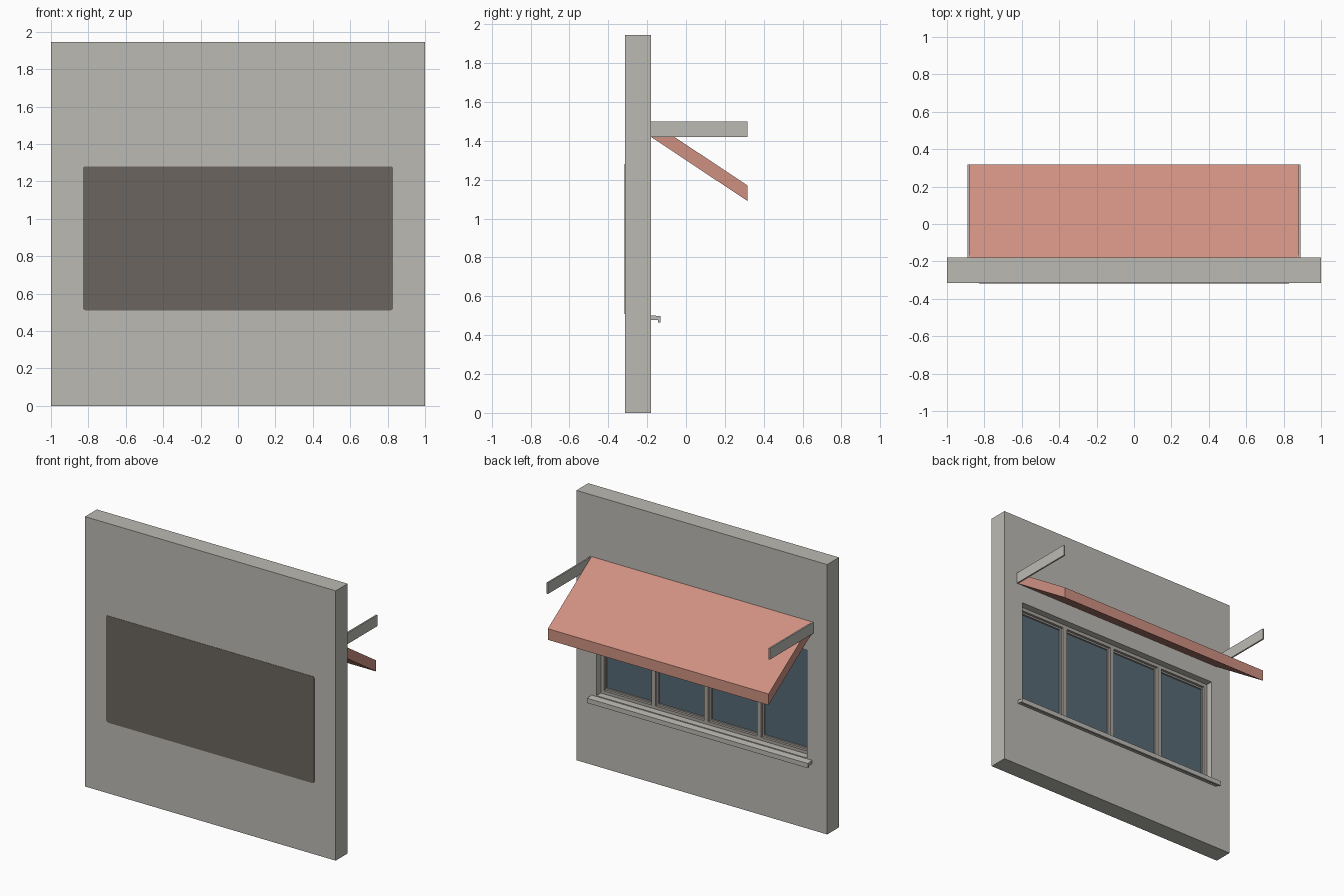
import bpy, bmesh, math
from mathutils import Vector

if "Cube" in bpy.data.objects:
    bpy.data.objects.remove(bpy.data.objects["Cube"])


def material(name, rgb):
    m = bpy.data.materials.new(name)
    m.diffuse_color = (*rgb, 1)
    m.use_nodes = True
    m.node_tree.nodes["Principled BSDF"].inputs["Base Color"].default_value = m.diffuse_color
    return m


WALL = material("warm_grey", (0.50, 0.49, 0.45))
DARK = material("dark_taupe", (0.147, 0.130, 0.114))
FRAME = material("frame_taupe", (0.40, 0.37, 0.34))
GLASS = material("slate_glass", (0.095, 0.144, 0.181))
RED = material("terracotta", (0.62, 0.28, 0.22))

BACK, FACE = -0.315, -0.18          # wall planes
HALF_W, Z0, Z1 = 0.84, 0.505, 1.285  # window opening


def finish(name, bm, mat):
    bmesh.ops.recalc_face_normals(bm, faces=bm.faces)
    me = bpy.data.meshes.new(name)
    bm.to_mesh(me)
    bm.free()
    me.materials.append(mat)
    ob = bpy.data.objects.new(name, me)
    bpy.context.collection.objects.link(ob)
    return ob


def cube(x0, x1, y0, y1, z0, z1):
    bm = bmesh.new()
    bmesh.ops.create_cube(bm, size=1)
    for v in bm.verts:
        v.co = Vector((x1 if v.co.x > 0 else x0,
                       y1 if v.co.y > 0 else y0,
                       z1 if v.co.z > 0 else z0))
    return bm


def box(name, mat, *dims):
    return finish(name, cube(*dims), mat)


def prism(name, mat, points, offset):
    """Close a list of 3D points into a face and extrude it."""
    bm = bmesh.new()
    f = bm.faces.new([bm.verts.new(p) for p in points])
    ext = bmesh.ops.extrude_face_region(bm, geom=[f], use_keep_orig=True)
    verts = [g for g in ext["geom"] if isinstance(g, bmesh.types.BMVert)]
    bmesh.ops.translate(bm, verts=verts, vec=Vector(offset))
    return finish(name, bm, mat)


# Wall with a recessed window opening
bm = cube(-1, 1, BACK, FACE, 0, 1.945)
bm.normal_update()
face = max(bm.faces, key=lambda f: f.calc_center_median().y)
bmesh.ops.inset_individual(bm, faces=[face], thickness=0.1)
mid = face.calc_center_median()
for v in face.verts:
    v.co.x = HALF_W if v.co.x > 0 else -HALF_W
    v.co.z = Z1 if v.co.z > mid.z else Z0
recess = bmesh.ops.extrude_discrete_faces(bm, faces=[face])["faces"][0]
for v in recess.verts:
    v.co.y = FACE - 0.11
finish("wall", bm, WALL)

# Dark panel with rounded corners on the front
r, pw, pz0, pz1 = 0.015, 0.83, 0.51, 1.28
pts = []
for i, (cx, cz) in enumerate([(pw - r, pz1 - r), (r - pw, pz1 - r),
                              (r - pw, pz0 + r), (pw - r, pz0 + r)]):
    for k in range(4):
        a = math.radians(i * 90 + k * 30)
        pts.append((cx + r * math.cos(a), BACK, cz + r * math.sin(a)))
prism("front_panel", DARK, pts, (0, -0.002, 0))

# Glass
box("window_glass", GLASS, -HALF_W, HALF_W, FACE - 0.09, FACE - 0.08, Z0, Z1)

# Window frame: rails, jambs and mullions
y0, y1 = FACE - 0.10, FACE - 0.05
for name, a, b in (("bottom_rail", Z0, Z0 + 0.025), ("top_rail", Z1 - 0.025, Z1)):
    box(name, FRAME, -HALF_W, HALF_W, y0, y1, a, b)
for s in (-1, 1):
    a, b = sorted((s * HALF_W, s * (HALF_W - 0.025)))
    box("jamb", FRAME, a, b, y0, y1, Z0 + 0.025, Z1 - 0.025)
for x in (-0.42, 0, 0.42):
    box("mullion", FRAME, x - 0.016, x + 0.016, y0, y1, Z0 + 0.025, Z1 - 0.025)

# Thin sash border around each pane
for x in (-0.63, -0.21, 0.21, 0.63):
    a, b, c, d = x - 0.194, x + 0.194, Z0 + 0.025, Z1 - 0.025
    t = 0.012
    for dims in ((a, a + t, c, d), (b - t, b, c, d),
                 (a + t, b - t, c, c + t), (a + t, b - t, d - t, d)):
        box("sash", FRAME, *dims[:2], y0, FACE - 0.068, *dims[2:])

# Sill with a drip lip
sill = [(FACE - 0.05, 0.507), (FACE, 0.502), (-0.13, 0.498), (-0.13, 0.464),
        (-0.145, 0.464), (-0.145, 0.478), (FACE, 0.478)]
prism("sill_nose", WALL, [(-0.88, y, z) for y, z in sill[1:]], (1.76, 0, 0))
box("sill_bed", WALL, -HALF_W, HALF_W, FACE - 0.05, FACE, 0.49, 0.508)

# Sloping awning slab
OUT = 0.317
slab = [(FACE, 1.42), (FACE, 1.50), (OUT, 1.17), (OUT, 1.09)]
prism("awning", RED, [(-0.88, y, z) for y, z in slab], (1.76, 0, 0))

# Level support arms at both ends
for s in (-1, 1):
    a, b = sorted((s * 0.879, s * 0.89))
    box("awning_arm", WALL, a, b, FACE, OUT, 1.42, 1.50)
